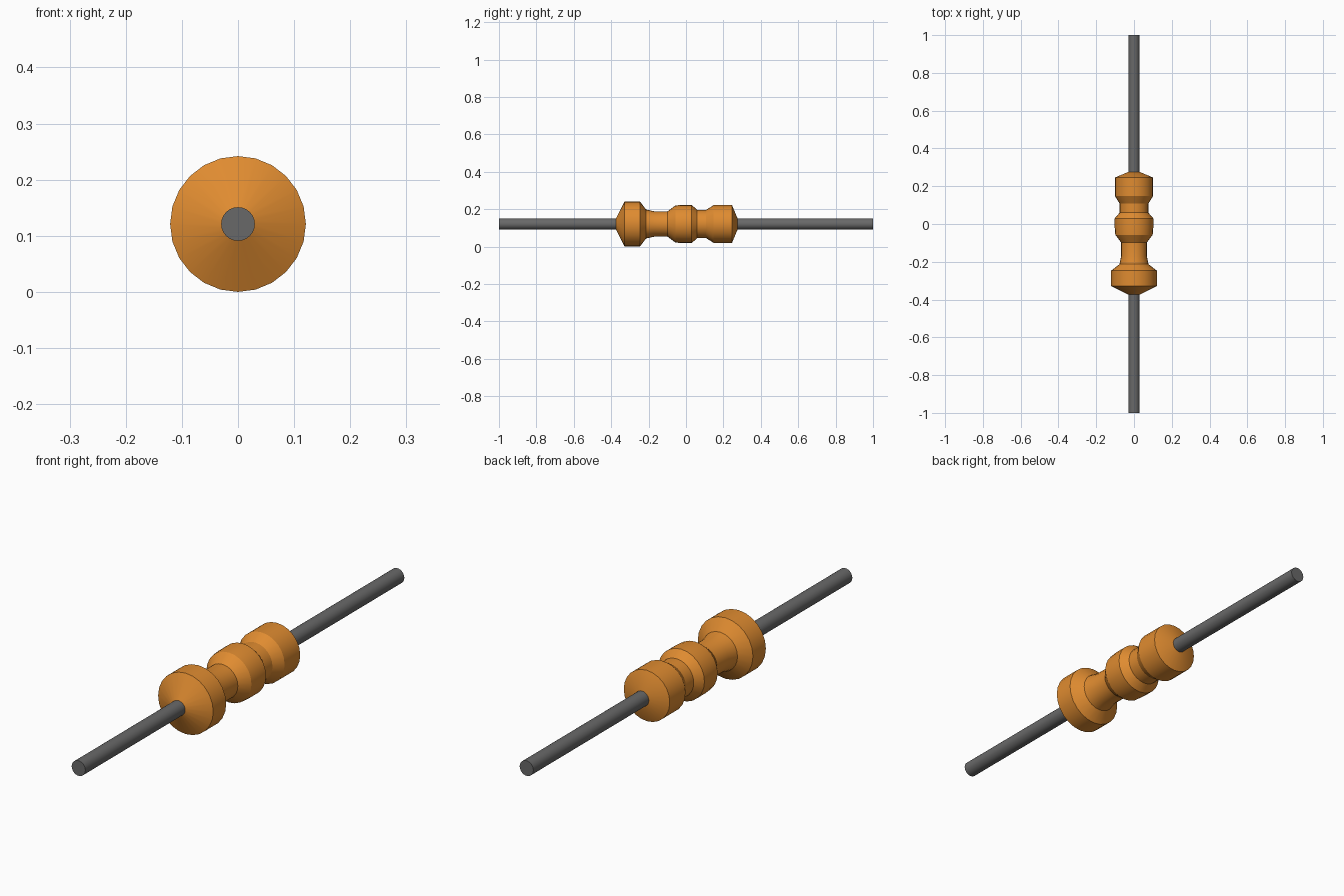
import bpy, bmesh, math

if "Cube" in bpy.data.objects:
    bpy.data.objects.remove(bpy.data.objects["Cube"])

SIDES = 24
AXIS_Z = 0.121


def material(name, rgb):
    m = bpy.data.materials.new(name)
    m.diffuse_color = (*rgb, 1.0)
    m.use_nodes = True
    m.node_tree.nodes["Principled BSDF"].inputs["Base Color"].default_value = m.diffuse_color
    return m


def lathe_y(name, profile, mat):
    """Revolve (y, radius) points around the horizontal y axis, capping the ends."""
    bm = bmesh.new()
    rings = []
    for y, r in profile:
        rings.append([bm.verts.new((r * math.sin(2 * math.pi * i / SIDES), y,
                                    AXIS_Z + r * math.cos(2 * math.pi * i / SIDES)))
                      for i in range(SIDES)])
    for a, b in zip(rings, rings[1:]):
        for i in range(SIDES):
            j = (i + 1) % SIDES
            bm.faces.new((a[i], a[j], b[j], b[i]))
    bm.faces.new(rings[0])
    bm.faces.new(rings[-1])
    bmesh.ops.recalc_face_normals(bm, faces=bm.faces)
    mesh = bpy.data.meshes.new(name)
    bm.to_mesh(mesh)
    bm.free()
    mesh.materials.append(mat)
    ob = bpy.data.objects.new(name, mesh)
    bpy.context.collection.objects.link(ob)
    bpy.ops.object.select_all(action='DESELECT')
    ob.select_set(True)
    bpy.context.view_layer.objects.active = ob
    bpy.ops.object.shade_smooth_by_angle(angle=math.radians(25))
    return ob


orange = material("orange", (0.74, 0.26, 0.03))
grey = material("dark grey", (0.14, 0.14, 0.14))

# Long straight wire through the middle
lathe_y("wire", [(-1, 0.03), (1, 0.03)], grey)

# Turned body: large front bead, neck, middle bead, short neck, rear bead
lathe_y("body", [
    (-0.375, 0.029), (-0.328, 0.121), (-0.247, 0.121),
    (-0.213, 0.077), (-0.17, 0.068), (-0.098, 0.068),
    (-0.057, 0.099), (-0.02, 0.102), (0.03, 0.102),
    (0.06, 0.076), (0.108, 0.076),
    (0.148, 0.101), (0.246, 0.101), (0.276, 0.029),
], orange)
